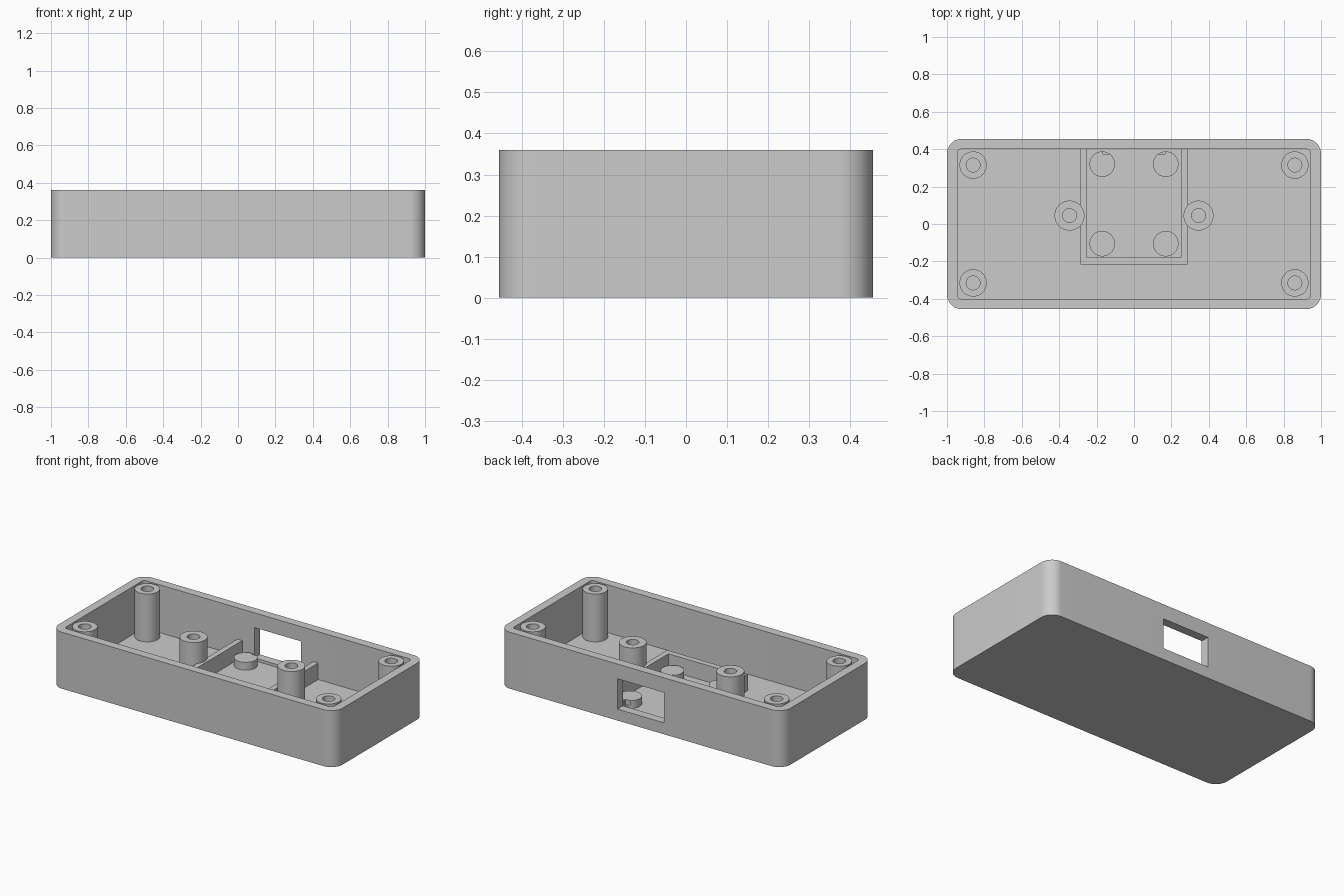
import bpy, bmesh
from math import cos, sin, pi, radians

cube = bpy.data.objects.get("Cube")
if cube:
    bpy.data.objects.remove(cube, do_unlink=True)

HX, HY, TOP = 1.0, 0.455, 0.36      # outer half sizes and height
WALL, FLOOR = 0.055, 0.055
SINK = 0.01                          # how far parts root into the case

grey = bpy.data.materials.new("light grey plastic")
grey.use_nodes = True
grey.diffuse_color = (0.6, 0.6, 0.6, 1)
grey.node_tree.nodes["Principled BSDF"].inputs["Base Color"].default_value = (0.6, 0.6, 0.6, 1)


def finish(name, bm):
    bmesh.ops.recalc_face_normals(bm, faces=bm.faces[:])
    mesh = bpy.data.meshes.new(name)
    bm.to_mesh(mesh)
    bm.free()
    mesh.materials.append(grey)
    obj = bpy.data.objects.new(name, mesh)
    bpy.context.collection.objects.link(obj)
    return obj


def prism(name, outline, z0, z1):
    """Extrude a flat outline from z0 up to z1."""
    bm = bmesh.new()
    face = bm.faces.new([bm.verts.new((x, y, z0)) for x, y in outline])
    new = bmesh.ops.extrude_face_region(bm, geom=[face])["geom"]
    verts = [v for v in new if isinstance(v, bmesh.types.BMVert)]
    bmesh.ops.translate(bm, verts=verts, vec=(0, 0, z1 - z0))
    return finish(name, bm)


def rounded(hx, hy, r, n=16):
    """Rounded rectangle outline centred on the origin."""
    pts = []
    for q, (sx, sy) in enumerate([(1, 1), (-1, 1), (-1, -1), (1, -1)]):
        for i in range(n + 1):
            a = (q + i / n) * pi / 2
            pts.append((sx * (hx - r) + r * cos(a), sy * (hy - r) + r * sin(a)))
    return pts


def circle(x, y, r, n=64):
    return [(x + r * cos(2 * pi * i / n), y + r * sin(2 * pi * i / n)) for i in range(n)]


def box(x0, x1, y0, y1):
    return [(x0, y0), (x1, y0), (x1, y1), (x0, y1)]


def smooth(obj):
    bpy.ops.object.select_all(action="DESELECT")
    obj.select_set(True)
    bpy.context.view_layer.objects.active = obj
    bpy.ops.object.shade_smooth_by_angle(angle=radians(30))


def cut(obj, cutter):
    cutter.hide_render = True
    mod = obj.modifiers.new("cut", "BOOLEAN")
    mod.operation, mod.solver, mod.object = "DIFFERENCE", "EXACT", cutter
    bpy.context.view_layer.objects.active = obj
    bpy.ops.object.modifier_apply(modifier=mod.name)


def screw_boss(name, x, y, r, hole, top):
    """Hollow screw post, open down to the floor."""
    boss = prism(name, circle(x, y, r), FLOOR - SINK, top)
    bore = prism("bore_cutter", circle(x, y, hole), FLOOR - 2 * SINK, top + 0.1)
    cut(boss, bore)
    bpy.data.objects.remove(bore, do_unlink=True)
    smooth(boss)


# Open tray with a port window in the back wall
case = prism("case", rounded(HX, HY, 0.08), 0, TOP)
cavity = prism("cavity_cutter", rounded(HX - WALL, HY - WALL, 0.02, 6), FLOOR, TOP + 0.1)
window = prism("window_cutter", box(-0.165, 0.165, 0.375, 0.6), 0.073, 0.266)
cut(case, cavity)
cut(case, window)
smooth(case)

# Screw bosses: four in the corners, two beside the bracket
for sx, side in ((1, "left"), (-1, "right")):
    for sy, end in ((1, "back"), (-1, "front")):
        screw_boss(f"corner_boss_{end}_{side}", sx * 0.86, sy * 0.315, 0.073, 0.037, TOP)
    screw_boss(f"middle_boss_{side}", sx * 0.345, 0.045, 0.08, 0.037, 0.295)

    # Short solid support posts; the window clips the back pair
    for y, end in ((0.32, "back"), (-0.105, "front")):
        post = prism(f"support_post_{end}_{side}", circle(sx * 0.17, y, 0.068),
                     FLOOR - SINK, 0.105)
        if end == "back":
            cut(post, window)
        smooth(post)

# U-shaped bracket wall that holds the board against the back wall
back = HY - WALL + SINK
prism("board_bracket",
      [(-0.285, back), (-0.285, -0.217), (0.285, -0.217), (0.285, back),
       (0.25, back), (0.25, -0.18), (-0.25, -0.18), (-0.25, back)],
      FLOOR - SINK, 0.16)

for helper in (cavity, window):
    bpy.data.objects.remove(helper, do_unlink=True)
